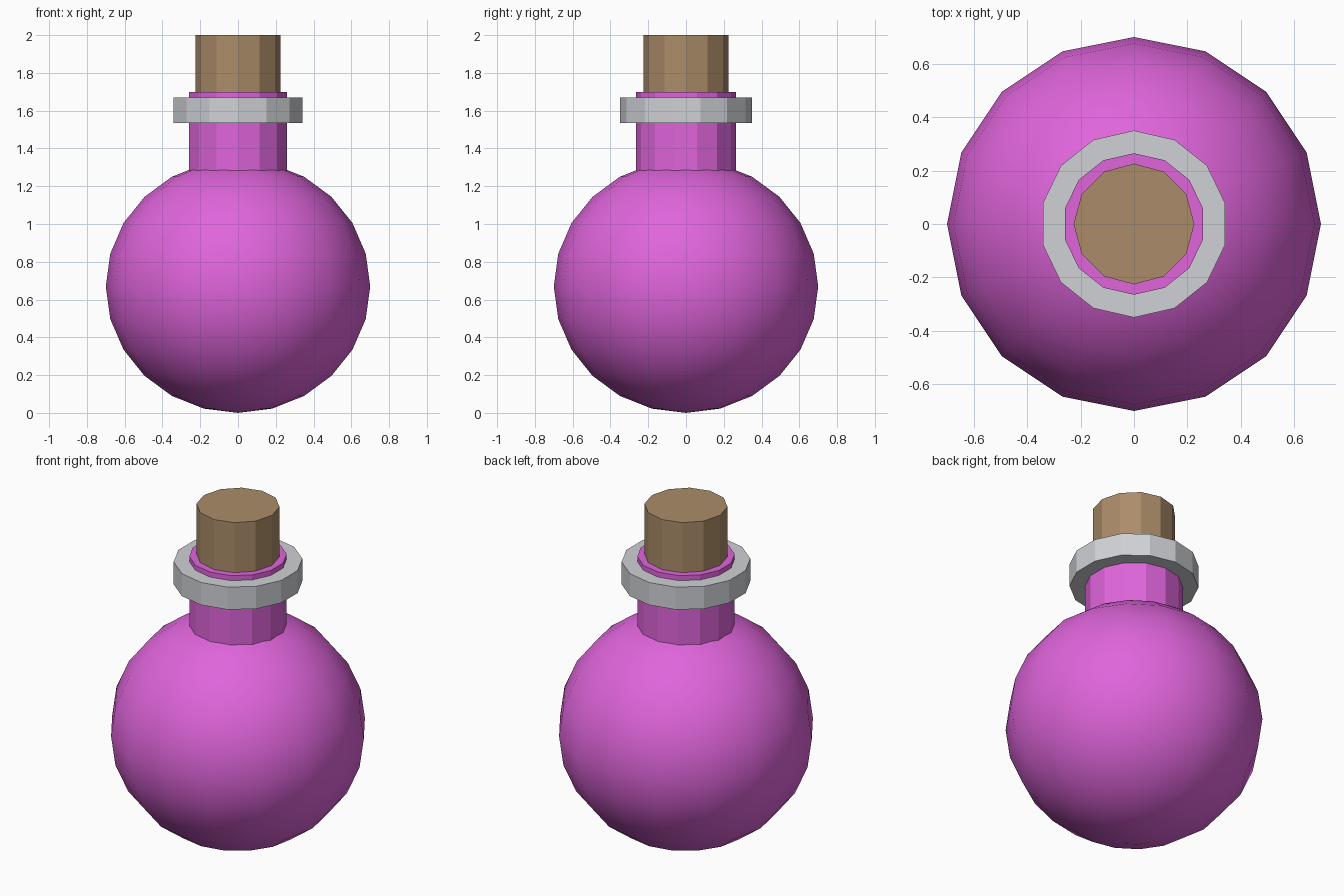
import bpy

cube = bpy.data.objects.get("Cube")
if cube:
    bpy.data.objects.remove(cube, do_unlink=True)


def material(name, colour):
    mat = bpy.data.materials.new(name)
    mat.use_nodes = True
    mat.diffuse_color = (*colour, 1)
    shader = next(n for n in mat.node_tree.nodes if n.type == 'BSDF_PRINCIPLED')
    shader.inputs["Base Color"].default_value = (*colour, 1)
    return mat


def prism(name, sides, radius, bottom, top, mat):
    """Upright flat-shaded prism with a corner on the +y axis."""
    bpy.ops.mesh.primitive_cylinder_add(
        vertices=sides, radius=radius, depth=top - bottom,
        location=(0, 0, (bottom + top) / 2))
    obj = bpy.context.object
    obj.name = name
    obj.data.materials.append(mat)
    return obj


purple = material("purple_glass", (0.74, 0.13, 0.71))
grey = material("grey_metal", (0.63, 0.64, 0.67))
brown = material("brown_cork", (0.41, 0.265, 0.143))

# Round flask body, slightly squashed and smooth
bpy.ops.mesh.primitive_uv_sphere_add(segments=16, ring_count=12, radius=1,
                                     location=(0, 0, 0.67))
body = bpy.context.object
body.name = "flask_body"
body.scale = (0.7, 0.7, 0.67)
bpy.ops.object.transform_apply(location=False, rotation=False, scale=True)
bpy.ops.object.shade_smooth()
body.data.materials.append(purple)

# Neck, metal collar and stopper
prism("flask_neck", 14, 0.265, 1.22, 1.70, purple)
prism("neck_collar", 14, 0.35, 1.535, 1.67, grey)
prism("cork_stopper", 12, 0.226, 1.60, 2.0, brown)
